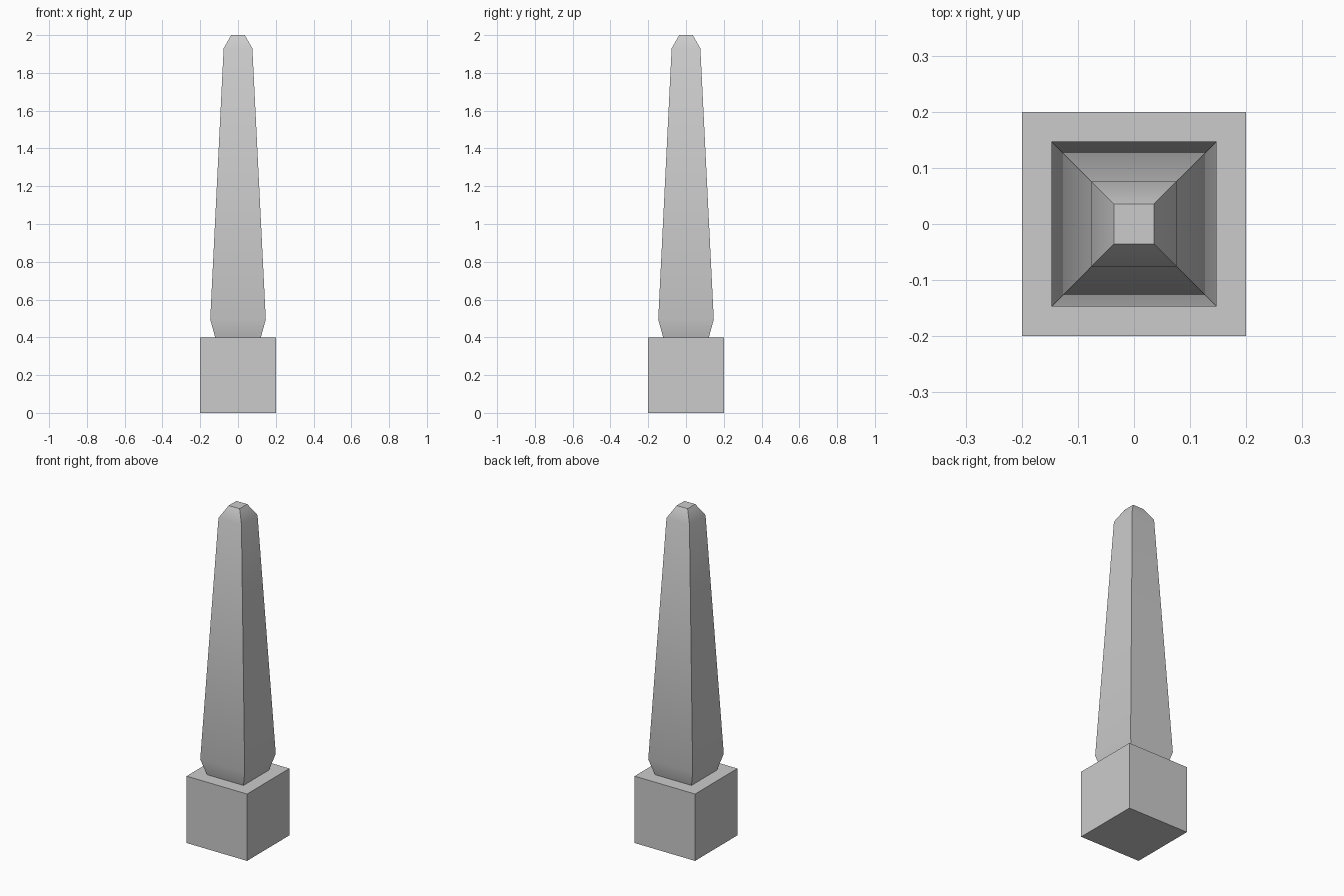
import bpy
import bmesh
import math

if "Cube" in bpy.data.objects:
    bpy.data.objects.remove(bpy.data.objects["Cube"])


def square_loft(name, profile):
    """Stack square rings given as (z, half width), then cap both ends."""
    bm = bmesh.new()
    rings = []
    for z, h in profile:
        corners = ((-h, -h), (h, -h), (h, h), (-h, h))
        rings.append([bm.verts.new((x, y, z)) for x, y in corners])
    for low, high in zip(rings, rings[1:]):
        for i in range(4):
            j = (i + 1) % 4
            bm.faces.new((low[i], low[j], high[j], high[i]))
    bm.faces.new(rings[0][::-1])
    bm.faces.new(rings[-1])
    mesh = bpy.data.meshes.new(name)
    bm.to_mesh(mesh)
    bm.free()
    obj = bpy.data.objects.new(name, mesh)
    bpy.context.collection.objects.link(obj)
    return obj


# Square plinth
square_loft("plinth", [(0, 0.2), (0.4, 0.2)])

# Tapered shaft with a pinched foot and a blunt tip
shaft = square_loft("obelisk_shaft", [(0.4, 0.121), (0.495, 0.147), (1.93, 0.076), (2.0, 0.036)])

# Soft bends along the shaft, sharp corners
bpy.ops.object.select_all(action='DESELECT')
shaft.select_set(True)
bpy.context.view_layer.objects.active = shaft
bpy.ops.object.shade_smooth_by_angle(angle=math.radians(35))
